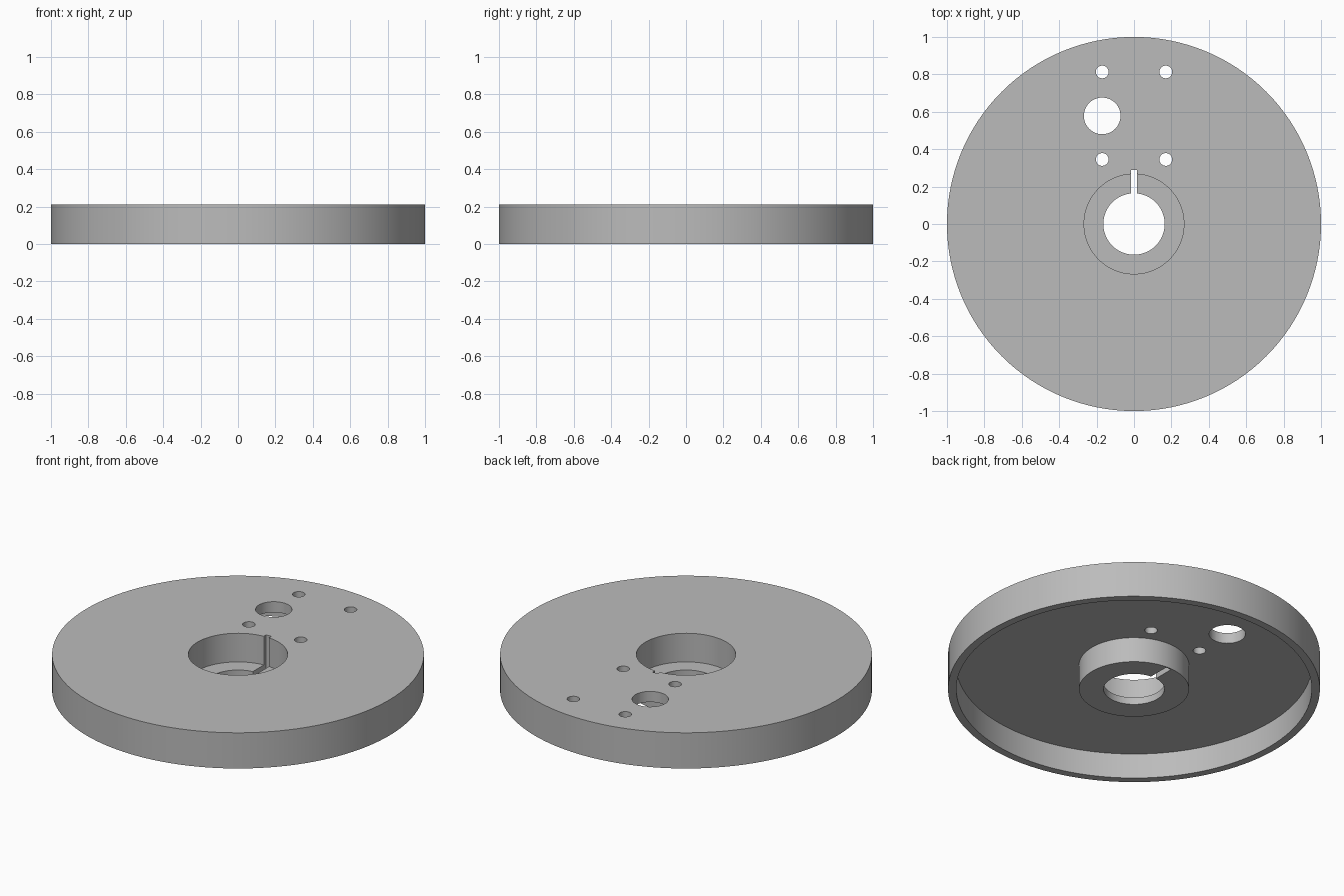
import bpy, bmesh, math
from mathutils import Matrix, Vector

cube = bpy.data.objects.get("Cube")
if cube:
    bpy.data.objects.remove(cube, do_unlink=True)

HEIGHT = 0.212
WEB_BOTTOM = 0.149   # underside of the thin plate between rim and hub
HUB_FLOOR = 0.042    # floor of the socket in the hub
BORE, SOCKET, HUB, RIM_INNER, RIM = 0.164, 0.267, 0.296, 0.956, 1.0
SEGMENTS = 128

grey = bpy.data.materials.new("grey")
grey.use_nodes = True
colour = (0.5, 0.5, 0.5, 1)
grey.diffuse_color = colour
grey.node_tree.nodes["Principled BSDF"].inputs["Base Color"].default_value = colour


def make_object(name, bm):
    bmesh.ops.recalc_face_normals(bm, faces=bm.faces)
    mesh = bpy.data.meshes.new(name)
    bm.to_mesh(mesh)
    bm.free()
    mesh.materials.append(grey)
    obj = bpy.data.objects.new(name, mesh)
    bpy.context.collection.objects.link(obj)
    return obj


def lathe(name, profile):
    """Revolve a closed (radius, z) outline about the z axis."""
    bm = bmesh.new()
    verts = [bm.verts.new((r, 0, z)) for r, z in profile]
    edges = [bm.edges.new((v, verts[i - 1])) for i, v in enumerate(verts)]
    bmesh.ops.spin(bm, geom=verts + edges, cent=(0, 0, 0), axis=(0, 0, 1),
                   angle=math.tau, steps=SEGMENTS, use_merge=True)
    bmesh.ops.remove_doubles(bm, verts=bm.verts, dist=1e-5)
    return make_object(name, bm)


# Wheel body: rim, web and socketed hub in one section
disc = lathe("disc_body", [
    (BORE, 0), (HUB, 0), (HUB, WEB_BOTTOM), (RIM_INNER, WEB_BOTTOM),
    (RIM_INNER, 0), (RIM, 0), (RIM, HEIGHT), (SOCKET, HEIGHT),
    (SOCKET, HUB_FLOOR), (BORE, HUB_FLOOR)])

# Cutter: four screw holes, one large hole and the key slot
bm = bmesh.new()
holes = [(x, y, 0.034) for x in (-0.17, 0.17) for y in (0.345, 0.813)]
holes.append((-0.17, 0.578, 0.098))
for x, y, radius in holes:
    bmesh.ops.create_cone(bm, cap_ends=True, segments=48, radius1=radius,
                          radius2=radius, depth=1,
                          matrix=Matrix.Translation((x, y, 0)))
slot_start, slot_end, slot_width = 0.1, 0.289, 0.034
slot = Matrix.Translation((0, (slot_start + slot_end) / 2, 0))
slot @= Matrix.Diagonal((slot_width, slot_end - slot_start, 1, 1))
bmesh.ops.create_cube(bm, size=1, matrix=slot)
cutter = make_object("hole_cutter", bm)
cutter.hide_render = True

# Cut the openings and remove the cutter
cut = disc.modifiers.new("openings", "BOOLEAN")
cut.operation = "DIFFERENCE"
cut.solver = "EXACT"
cut.object = cutter
bpy.ops.object.select_all(action="DESELECT")
disc.select_set(True)
bpy.context.view_layer.objects.active = disc
bpy.ops.object.modifier_apply(modifier=cut.name)
bpy.data.objects.remove(cutter, do_unlink=True)

bpy.ops.object.shade_smooth_by_angle(angle=math.radians(30))
